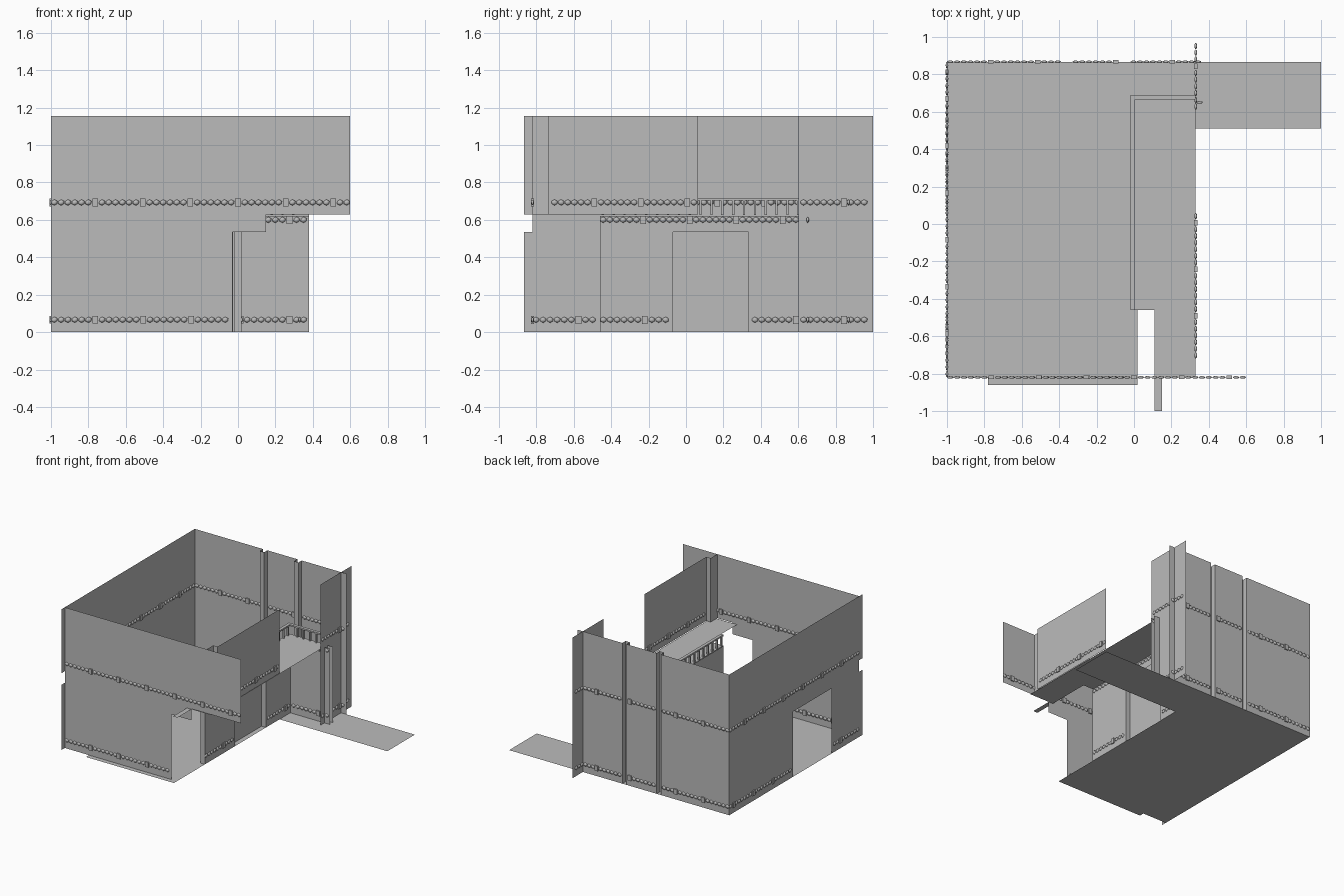
import bpy, bmesh
from mathutils import Matrix, Vector

cube = bpy.data.objects.get("Cube")
if cube:
    bpy.data.objects.remove(cube, do_unlink=True)

grey = bpy.data.materials.new("plain grey")
grey.use_nodes = True
COLOUR = (0.5, 0.5, 0.5, 1)
grey.diffuse_color = COLOUR
grey.node_tree.nodes["Principled BSDF"].inputs["Base Color"].default_value = COLOUR

TOP, FLOOR2, DOOR = 1.155, 0.63, 0.535
LEFT, RIGHT, FRONT, BACK = -1.0, 0.33, -0.82, 0.867


def finish(name, bm):
    mesh = bpy.data.meshes.new(name)
    bm.to_mesh(mesh)
    bm.free()
    mesh.materials.append(grey)
    obj = bpy.data.objects.new(name, mesh)
    bpy.context.collection.objects.link(obj)
    return obj


def sheet(name, outline, axis, level):
    """Flat polygon perpendicular to an axis."""
    bm = bmesh.new()
    verts = []
    for u, v in outline:
        co = [u, v]
        co.insert("xyz".index(axis), level)
        verts.append(bm.verts.new(co))
    bm.faces.new(verts)
    return finish(name, bm)


def rect(a, b, low, high):
    return [(a, low), (b, low), (b, high), (a, high)]


def folded_wall(name, path, low, high):
    """Upright sheet following a plan path."""
    bm = bmesh.new()
    rows = [(bm.verts.new((x, y, low)), bm.verts.new((x, y, high))) for x, y in path]
    for (a, b), (c, d) in zip(rows, rows[1:]):
        bm.faces.new((a, c, d, b))
    return finish(name, bm)


def add_box(bm, low, high):
    low, high = Vector(low), Vector(high)
    size = Matrix.Diagonal((high - low).to_4d())
    size[3][3] = 1
    bmesh.ops.create_cube(bm, size=1, matrix=Matrix.Translation((low + high) / 2) @ size)


def trim(name, start, end, z):
    """Row of shallow beads with a bracket at regular steps."""
    bm = bmesh.new()
    a, b = Vector((*start, z)), Vector((*end, z))
    along_x = abs(b.x - a.x) > abs(b.y - a.y)
    count = max(1, round((b - a).length / 0.036))
    for i in range(count):
        pos = a.lerp(b, (i + 0.5) / count)
        if i % 7 == 6:
            half = Vector((0.015, 0.009, 0.021) if along_x else (0.009, 0.015, 0.021))
            add_box(bm, pos - half, pos + half)
        else:
            half = (0.019, 0.008, 0.016) if along_x else (0.008, 0.019, 0.016)
            scale = Matrix.Diagonal((*half, 1))
            new = bmesh.ops.create_icosphere(bm, subdivisions=1, radius=1,
                                             matrix=Matrix.Translation(pos) @ scale)
            for v in new["verts"]:
                for f in v.link_faces:
                    f.smooth = True
    return finish(name, bm)


# Ground floor, with the side ramp and the front doorstep
sheet("ground_floor", [(LEFT, FRONT), (-0.78, FRONT), (-0.78, -0.86), (0.02, -0.86),
                       (0.02, 0.51), (1, 0.51), (1, BACK), (LEFT, BACK)], "z", 0)

# Upper walkway with its narrow front ledge
sheet("upper_walkway", [(-0.02, -0.46), (0.11, -0.46), (0.11, -1), (0.15, -1), (0.15, FRONT),
                        (RIGHT, FRONT), (RIGHT, 0.69), (-0.02, 0.69)], "z", FLOOR2 - 0.005)

# Outer walls
sheet("front_wall", [(LEFT, 0), (-0.03, 0), (-0.03, DOOR), (0.15, DOOR), (0.15, FLOOR2),
                     (0.6, FLOOR2), (0.6, TOP), (LEFT, TOP)], "y", FRONT)
sheet("side_wall", [(-0.865, 0), (-0.46, 0), (-0.46, DOOR), (0.04, DOOR), (0.04, 0), (BACK, 0),
                    (BACK, TOP), (-0.865, TOP), (-0.865, FLOOR2), (FRONT, FLOOR2),
                    (FRONT, DOOR), (-0.865, DOOR)], "x", LEFT)

# Back wall with two folded channels
path = [(LEFT, BACK)]
for x in (-0.36, -0.048):
    path += [(x - 0.02, BACK), (x - 0.02, 0.825), (x + 0.02, 0.825), (x + 0.02, BACK)]
folded_wall("back_wall", path + [(0.38, BACK)], 0, TOP)

# Upper side wall with the folded front corner, and the tall rear side wall
folded_wall("upper_side_wall", [(RIGHT, 0.065), (RIGHT, -0.735), (0.29, -0.735), (0.29, FRONT)],
            FLOOR2, TOP)
sheet("rear_side_wall", rect(0.6, 1, 0, TOP), "x", RIGHT)

# Inner wall under the walkway: solid inside face, outside face with a doorway
WALL2 = FLOOR2 - 0.008
folded_wall("inner_wall_inside", [(0.02, -0.46), (-0.02, -0.46), (-0.02, 0.69), (0.38, 0.69)],
            0, WALL2)
sheet("inner_wall_outside", [(-0.46, 0), (-0.07, 0), (-0.07, DOOR), (0.335, DOOR), (0.335, 0),
                             (0.65, 0), (0.65, WALL2), (-0.46, WALL2)], "x", 0.02)
sheet("inner_wall_end", rect(0.02, 0.38, 0, WALL2), "y", 0.65)
folded_wall("doorway_jambs", [(0.02, -0.07), (-0.02, -0.07)], 0, DOOR)
folded_wall("doorway_jamb_rear", [(0.02, 0.335), (-0.02, 0.335)], 0, DOOR)

# Railing around the walkway
bm = bmesh.new()
RAIL = 0.715
add_box(bm, (-0.02, -0.46, RAIL - 0.012), (0.005, 0.69, RAIL))
add_box(bm, (0.005, 0.665, RAIL - 0.012), (RIGHT, 0.69, RAIL))
for i in range(20):
    y = -0.45 + i * 0.058
    add_box(bm, (-0.015, y, FLOOR2 - 0.005), (0, y + 0.012, RAIL - 0.012))
for i in range(1, 6):
    x = i * 0.058
    add_box(bm, (x, 0.67, FLOOR2 - 0.005), (x + 0.012, 0.685, RAIL - 0.012))
finish("railing", bm)

# Beaded trim along the foot of each storey
for storey, z in (("lower", 0.066), ("upper", 0.693)):
    trim(storey + "_front_trim", (LEFT, FRONT), (-0.05 if z < 0.5 else 0.6, FRONT), z)
    trim(storey + "_back_trim_a", (LEFT, BACK), (-0.39, BACK), z)
    trim(storey + "_back_trim_b", (-0.33, BACK), (-0.08, BACK), z)
    trim(storey + "_back_trim_c", (-0.02, BACK), (0.36, BACK), z)
    trim(storey + "_rear_side_trim", (RIGHT, 0.61), (RIGHT, 0.97), z)
trim("upper_side_trim", (LEFT, FRONT), (LEFT, BACK), 0.693)
trim("lower_side_trim_front", (LEFT, FRONT), (LEFT, -0.48), 0.066)
trim("lower_side_trim_rear", (LEFT, 0.06), (LEFT, BACK), 0.066)
trim("upper_right_trim", (RIGHT, -0.72), (RIGHT, 0.06), 0.693)
trim("inner_foot_trim_front", (0.02, -0.46), (0.02, -0.09), 0.066)
trim("inner_foot_trim_rear", (0.02, 0.35), (0.02, 0.64), 0.066)
trim("inner_top_trim", (0.02, -0.46), (0.02, 0.64), 0.6)
for z in (0.066, 0.6):
    trim("inner_end_trim", (0.03, 0.65), (0.37, 0.65), z)
